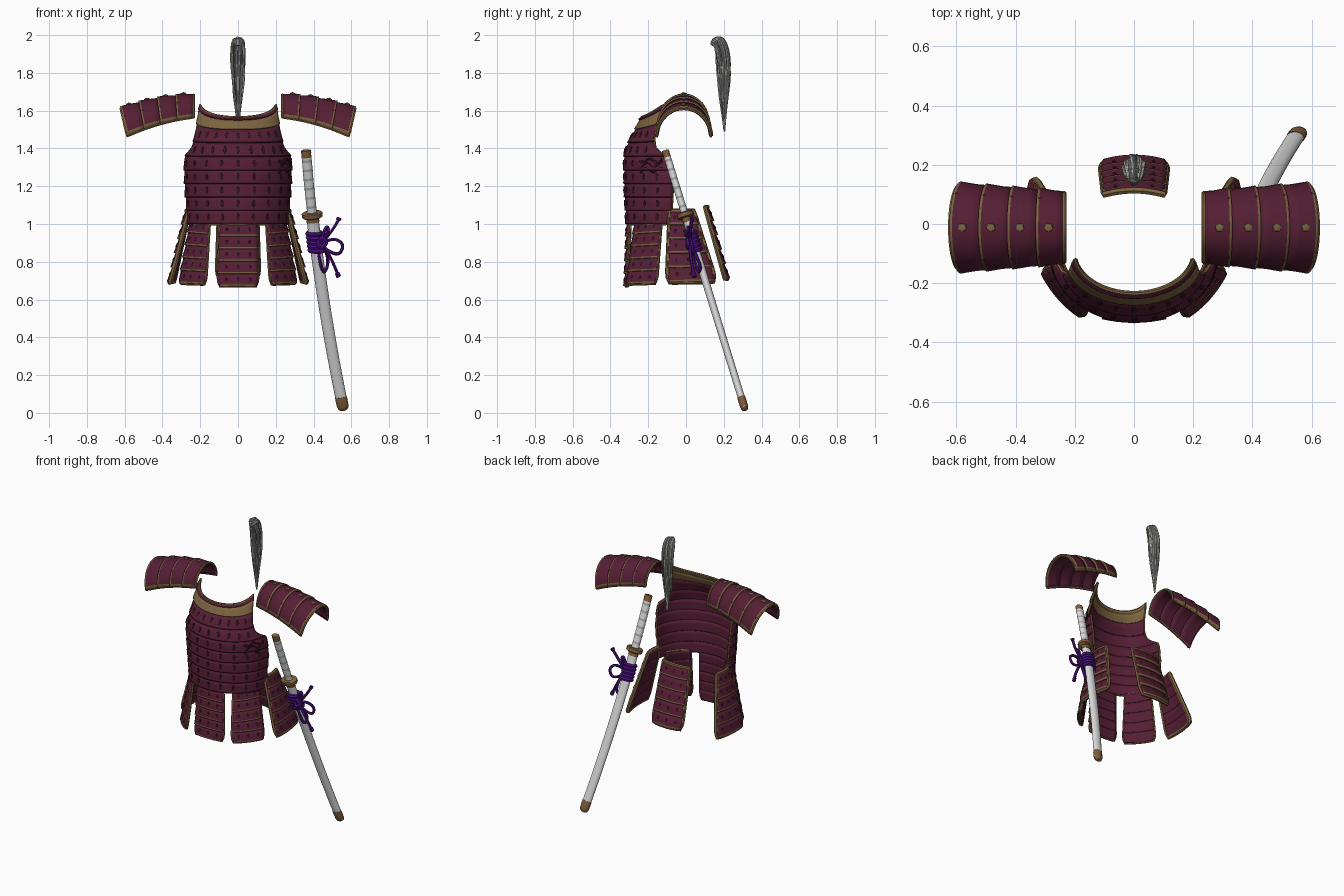
import bpy, bmesh, math, random
from math import sin, cos, pi, radians
from mathutils import Vector, Matrix

random.seed(4)
if "Cube" in bpy.data.objects:
    bpy.data.objects.remove(bpy.data.objects["Cube"])


def material(name, *rgb):
    m = bpy.data.materials.new(name)
    m.use_nodes = True
    m.diffuse_color = (*rgb, 1)
    m.node_tree.nodes["Principled BSDF"].inputs["Base Color"].default_value = (*rgb, 1)
    return m


PLUM = material("plum lacquer", .09, .013, .034)
DARK = material("dark plum lacing", .04, .007, .016)
GOLD = material("aged gold", .2, .125, .05)
BROWN = material("brown fitting", .22, .115, .045)
GREY = material("pale scabbard", .72, .72, .72)
WRAP = material("grip shadow", .4, .4, .4)
CORD = material("purple cord", .07, .005, .2)
HAIR = material("grey hair", .42, .42, .39)
HAIRDARK = material("dark hair", .13, .13, .12)


def finish(ob):
    bpy.ops.object.select_all(action='DESELECT')
    ob.select_set(True)
    bpy.context.view_layer.objects.active = ob
    bpy.ops.object.shade_smooth_by_angle(angle=radians(40))


def from_bmesh(name, bm, mats):
    me = bpy.data.meshes.new(name)
    bmesh.ops.recalc_face_normals(bm, faces=bm.faces)
    bm.to_mesh(me)
    bm.free()
    for m in mats:
        me.materials.append(m)
    ob = bpy.data.objects.new(name, me)
    bpy.context.collection.objects.link(ob)
    finish(ob)
    return ob


def outward(f, u, v, c):
    """Surface normal of f pointing away from c."""
    e = .01
    n = (f(u + e, v) - f(u - e, v)).cross(f(u, v + e) - f(u, v - e)).normalized()
    return n if n.dot(f(u, v) - Vector(c)) > 0 else -n


def lames(name, f, breaks, c, nu, mats, step=.008, rim=.1, thick=.01, tint=None, hem=2, lift=0):
    """Overlapping strips of f(u, v) with a coloured lower rim, and coloured ends beyond |u| = hem."""
    bm = bmesh.new()
    for i, (a, b) in enumerate(zip(breaks, breaks[1:])):
        grid = []
        for s in (-.06, .35, .7, 1 - rim, 1):
            v = max(a + (b - a) * s, 0)
            grid.append([bm.verts.new(f(u, v) + outward(f, u, v, c) * (step * s + lift))
                         for u in [2 * j / nu - 1 for j in range(nu + 1)]])
        for r in range(4):
            for j in range(nu):
                face = bm.faces.new((grid[r][j], grid[r][j + 1], grid[r + 1][j + 1], grid[r + 1][j]))
                at_end = abs((2 * j + 1) / nu - 1) > hem
                face.material_index = tint[i] if tint and tint[i] is not None else int(r == 3 or at_end)
    ob = from_bmesh(name, bm, mats)
    mod = ob.modifiers.new("thickness", 'SOLIDIFY')
    mod.thickness = thick
    mod.offset = 0


def lining(name, f, breaks, c, nu, mats, tint, depth):
    """Smooth inner face behind the lames."""
    lames(name, f, breaks, c, nu, mats, 0, thick=.004, tint=tint, lift=-depth)


def tube(name, pts, r, mat, cyclic=False, smooth=False, radii=None):
    cu = bpy.data.curves.new(name, 'CURVE')
    cu.dimensions = '3D'
    cu.bevel_depth = r
    cu.bevel_resolution = 1
    sp = cu.splines.new('NURBS' if smooth else 'POLY')
    sp.points.add(len(pts) - 1)
    for k, p in enumerate(pts):
        sp.points[k].co = (*p, 1)
        sp.points[k].radius = radii[k] if radii else 1
    sp.use_cyclic_u = cyclic
    if smooth:
        sp.order_u = 3
        sp.use_endpoint_u = True
    cu.use_fill_caps = True
    cu.materials.append(mat)
    ob = bpy.data.objects.new(name, cu)
    bpy.context.collection.objects.link(ob)
    bpy.ops.object.select_all(action='DESELECT')
    ob.select_set(True)
    bpy.context.view_layer.objects.active = ob
    bpy.ops.object.convert(target='MESH')
    finish(bpy.context.object)


def trim(name, f, r, mat, n=24):
    """Tube all round the border of f."""
    t = [k / n for k in range(n)]
    uv = [(2 * k - 1, 0) for k in t] + [(1, k) for k in t] + [(1 - 2 * k, 1) for k in t] + [(-1, 1 - k) for k in t]
    tube(name, [f(*p) for p in uv], r, mat, True)


def knots(name, f, spots, c, r, mat, lift=.006, tall=1):
    """Flattened studs or lacing knots on a surface."""
    bm = bmesh.new()
    for u, v in spots:
        n = outward(f, u, v, c)
        m = (Matrix.Translation(f(u, v) + n * lift) @ n.to_track_quat('Z', 'Y').to_matrix().to_4x4()
             @ Matrix.Diagonal((r, r * tall, r * .6, 1)))
        bmesh.ops.create_icosphere(bm, subdivisions=1, radius=1, matrix=m)
    from_bmesh(name, bm, [mat])


def sweep(name, pts, radii, ratio, mats, rule=lambda k: 0, sides=14):
    """Elliptical rings along a mostly vertical path."""
    bm, rings = bmesh.new(), []
    for k, p in enumerate(pts):
        t = (pts[min(k + 1, len(pts) - 1)] - pts[max(k - 1, 0)]).normalized()
        b = t.cross(Vector((1, 0, 0))).normalized()
        a = b.cross(t)
        rings.append([bm.verts.new(p + radii[k] * (a * cos(q) + b * ratio * sin(q)))
                      for q in [2 * pi * j / sides for j in range(sides)]])
    for k in range(len(pts) - 1):
        for j in range(sides):
            i = (j + 1) % sides
            bm.faces.new((rings[k][j], rings[k][i], rings[k + 1][i], rings[k + 1][j])).material_index = rule(k)
    bm.faces.new(rings[0]).material_index = rule(0)
    bm.faces.new(rings[-1]).material_index = rule(len(pts) - 2)
    from_bmesh(name, bm, mats)


# Breastplate: rows of centre z, side z, half width, centre y, side y, sweep angle
ROWS = [(1.565, 1.63, .2, -.235, -.12, 80), (1.5, 1.53, .212, -.262, -.155, 75),
        (1.44, 1.45, .225, -.295, -.17, 75), (1.39, 1.39, .245, -.315, -.16, 80),
        (1.35, 1.35, .278, -.322, -.09, 90), (1.2, 1.2, .275, -.32, -.07, 90), (1, 1, .257, -.31, -.08, 90)]
CORE = (0, 0, 1.2)


def chest(u, v):
    z = 1.565 - .565 * v
    k = next((i for i in range(5) if z >= ROWS[i + 1][0]), 5)
    p, q = ROWS[k], ROWS[k + 1]
    w = (p[0] - z) / (p[0] - q[0])
    zc, zs, xh, yc, ys, a = [m + (n - m) * w for m, n in zip(p, q)]
    a = radians(a)
    y = ys + (yc - ys) * (cos(u * a) - cos(a)) / (1 - cos(a))
    return Vector((xh * sin(u * a) / sin(a), y, zc + (zs - zc) * abs(u) ** 2.2))


bands = [0, .03, .12] + [.12 + .88 * k / 7 for k in range(1, 8)]
lames("breastplate", chest, bands, CORE, 36, [PLUM, DARK, GOLD], tint=[0, 2] + [None] * 7)
lining("breastplate_lining", chest, bands, CORE, 36, [PLUM, GOLD], [1, 1] + [0] * 7, .008)
trim("breastplate_trim", chest, .007, GOLD)
mids = [(p + q) / 2 for p, q in zip(bands[2:], bands[3:])]
knots("breastplate_lacing", chest, [(k / 5, v) for v in mids for k in range(-4, 5)], CORE, .01, DARK, .008, 2.4)
for k in range(3):
    path = [chest(.55 + .07 * j, .42 + .04 * k + .035 * sin(j * 2 + k)) * 1.02 for j in range(6)]
    tube("side_tie", [p - Vector((0, 0, .02)) for p in path], .007, DARK, smooth=True)


# Skirt panels: four corners with a bulge and rounded lower end
def panel(name, ta, tb, ba, bb, bulge=.012, edge=.007):
    ta, tb, ba, bb = map(Vector, (ta, tb, ba, bb))
    out = ((ba + bb) / 2 * Vector((1, 1, 0))).normalized()

    def f(u, v):
        w = u * (1 - .12 * max(0, (v - .85) / .15) ** 2)
        top, low = ta.lerp(tb, (w + 1) / 2), ba.lerp(bb, (w + 1) / 2)
        return top.lerp(low, v) + out * bulge * (1 - u * u)

    c = (0, 0, .9)
    fifths = [k / 5 for k in range(6)]
    lames(name, f, fifths, c, 10, [PLUM, GOLD], .01, .12, .012)
    lining(name + "_lining", f, fifths, c, 10, [PLUM], [0] * 5, .008)
    trim(name + "_trim", f, edge, GOLD, 14)
    knots(name + "_lacing", f, [(u, (k + .5) / 5) for k in range(5) for u in (-.6, 0, .6)], c, .009, DARK, .009, 1.8)


panel("front_skirt_panel", (-.095, -.297, 1), (.1, -.297, 1), (-.108, -.308, .67), (.108, -.308, .67), .01)
panel("back_skirt_panel", (-.1, .1, 1.09), (.1, .1, 1.09), (-.112, .205, .71), (.112, .205, .71), .014, .012)
for s, side in ((1, "left"), (-1, "right")):
    panel(side + "_diagonal_skirt_panel", (s * .15, -.265, 1.01), (s * .245, -.13, 1.02),
          (s * .17, -.312, .68), (s * .308, -.155, .685), .012, .008)
    panel(side + "_side_skirt_panel", (s * .26, -.085, 1.07), (s * .26, .04, 1.07),
          (s * .358, -.1, .69), (s * .338, .16, .695), .012, .013)

    # Shoulder guard: arched lames falling outward
    def guard(u, v):
        r, a = .115 + .028 * v, u * radians(88)
        return Vector((s * (.235 + .385 * v - .035 * v * (1 - cos(a))), -.012 + r * sin(a),
                       1.683 - .012 * v - .06 * v * v - (r + .008) * (1 - cos(a))))

    c = (s * .43, -.01, 1.45)
    quarters = [k / 4 for k in range(5)]
    lames(side + "_shoulder_guard", guard, quarters, c, 22, [PLUM, GOLD], .008, .09, hem=.9)
    lining(side + "_shoulder_lining", guard, quarters, c, 22, [PLUM], [0] * 4, .007)
    trim(side + "_shoulder_trim", guard, .008, GOLD)
    knots(side + "_shoulder_rivets", guard, [(0, (k + .55) / 4) for k in range(4)], c, .017, GOLD, .008)
    knots(side + "_shoulder_lacing", guard, [(u, (k + .9) / 4) for k in range(4) for u in (-.55, .55)],
          c, .009, DARK, .009)


# Sword in its scabbard
def blade(d):
    return Vector((.36 + .08 * d + .047 * d * d, -.11 + .308 * d, 1.39 - d))


grip = [.34 * k / 28 for k in range(29)]
sweep("sword_grip", [blade(d) for d in grip], [.025 + .002 * (k % 2) for k in range(29)], .75,
      [GREY, WRAP, BROWN], lambda k: 2 if k < 3 else int(k % 4 == 0))
sweep("sword_guard", [blade(d) for d in (.328, .333, .352, .357)], [.048, .055, .055, .048], .8, [BROWN], sides=20)
sweep("sword_collar", [blade(d) for d in (.357, .38)], [.034, .034], .7, [BROWN])
sheath = [.37 + .99 * k / 24 for k in range(25)]
sweep("scabbard", [blade(d) for d in sheath], [.032 - .002 * k / 24 for k in range(25)], .65, [GREY])
sweep("scabbard_tip", [blade(d) for d in (1.305, 1.32, 1.355, 1.37, 1.377)], [.031, .032, .031, .026, .015], .7, [BROWN])

# Purple cord: wraps, loops and tassels
for k in range(5):
    p = blade(.44 + .022 * k)
    tube("cord_wrap", [p + Vector((.036 * cos(q), .025 * sin(q), .008 * sin(q)))
                       for q in [2 * pi * j / 14 for j in range(14)]], .013, CORD, True)
knot = blade(.49) + Vector((.035, -.02, 0))
tube("cord_knot", [knot + Vector((.02 * cos(q), -.01, .025 * sin(q))) for q in range(6)], .014, CORD, True, True)
for loop in ([(.06, 0, .07), (.085, .01, .12)], [(.05, 0, -.08), (.08, .02, -.16)],
             [(.04, -.01, .06), (.02, -.01, .1), (.0, -.01, .02)],
             [(.06, 0, .03), (.12, .01, -.01), (.08, .02, -.08), (.0, .01, -.02)],
             [(.03, .03, -.06), (.03, .06, -.13), (.0, .04, -.17), (-.02, .02, -.05)]):
    pts = [knot] + [knot + Vector(p) for p in loop]
    tube("cord_strand", pts, .009, CORD, smooth=True)
    if len(loop) == 2:
        tube("cord_tassel", [pts[-1], pts[-1].lerp(pts[-2], -.25)], .013, CORD)

# Hair plume: tapered core with swirling strands
SPINE = [Vector((0, y, z)) for y, z in ((.203, 1.49), (.202, 1.58), (.2, 1.68), (.2, 1.78), (.198, 1.86),
                                        (.188, 1.93), (.17, 1.97), (.15, 1.967), (.138, 1.945))]
WIDE = [.003, .011, .023, .032, .035, .033, .03, .02, .008]
sweep("plume_core", SPINE, [w * .9 for w in WIDE], 1, [HAIRDARK])
for k in range(22):
    q0, twist = 2 * pi * k / 22, random.uniform(-.1, .1)
    path = []
    for i, (p, w) in enumerate(zip(SPINE, WIDE)):
        t = (SPINE[min(i + 1, 8)] - SPINE[max(i - 1, 0)]).normalized()
        b = t.cross(Vector((1, 0, 0)))
        q = q0 + twist * i
        path.append(p + w * random.uniform(.85, 1.08) * (Vector((1, 0, 0)) * cos(q) + b * sin(q)))
    tube("plume_strand", path, .0055, HAIRDARK if k % 5 == 0 else HAIR, smooth=True,
         radii=[.3, .5, .8, 1, 1.1, 1.1, 1, .8, .4])
